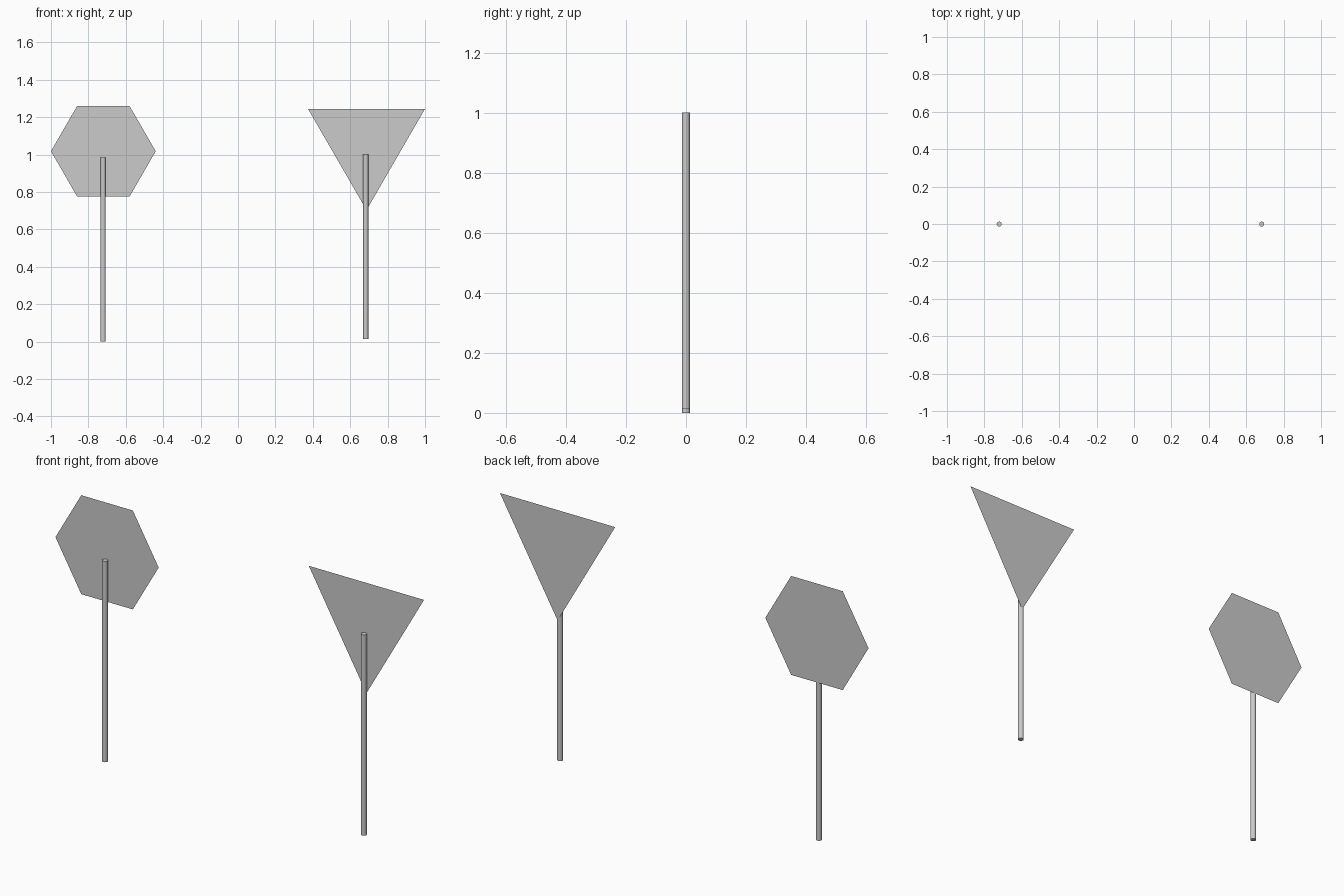
import bpy, math

if "Cube" in bpy.data.objects:
    bpy.data.objects.remove(bpy.data.objects["Cube"])


def make_post(name, x, z0, z1):
    # Thin capped round post
    bpy.ops.mesh.primitive_cylinder_add(
        vertices=12, radius=0.0135, depth=z1 - z0,
        location=(x, -0.0005, (z0 + z1) / 2))
    post = bpy.context.object
    post.name = name
    bpy.ops.object.shade_smooth_by_angle(angle=math.radians(40))


def make_plate(name, sides, radius, x, z, start):
    # Flat regular polygon facing the front, just behind its post
    verts = []
    for i in range(sides):
        a = start + i * math.tau / sides
        verts.append((radius * math.cos(a), 0, radius * math.sin(a)))
    mesh = bpy.data.meshes.new(name)
    mesh.from_pydata(verts, [], [list(range(sides))])
    plate = bpy.data.objects.new(name, mesh)
    plate.location = (x, 0.0138, z)
    bpy.context.collection.objects.link(plate)


# Hexagonal sign
make_post("hexagon_post", -0.721, 0.0, 0.985)
make_plate("hexagon_plate", 6, 0.28, -0.72, 1.018, 0)

# Downward-pointing triangular sign
make_post("triangle_post", 0.683, 0.015, 1.0)
make_plate("triangle_plate", 3, 0.361, 0.687, 1.064, -math.pi / 2)
